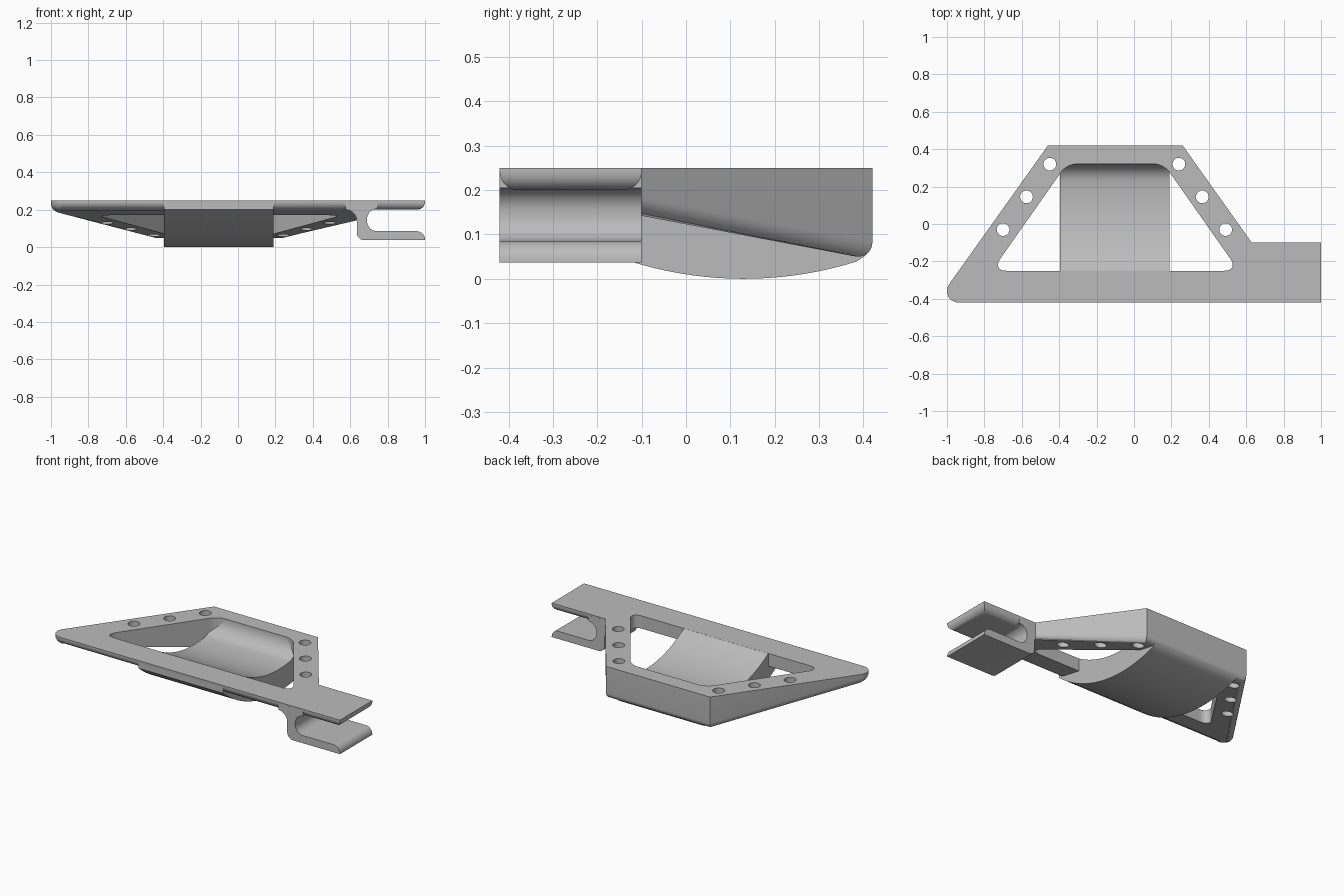
import bpy, bmesh, math
from mathutils import Vector

cube = bpy.data.objects.get("Cube")
if cube:
    bpy.data.objects.remove(cube, do_unlink=True)

TOP = 0.25
grey = bpy.data.materials.new("plain_grey")
grey.use_nodes = True
grey.diffuse_color = (0.5, 0.5, 0.5, 1)
grey.node_tree.nodes["Principled BSDF"].inputs["Base Color"].default_value = (0.5, 0.5, 0.5, 1)


def arc(cx, cy, r, a0, a1, n=10):
    """Points along a circular arc, angles in degrees."""
    return [(cx + r * math.cos(math.radians(a0 + (a1 - a0) * i / n)),
             cy + r * math.sin(math.radians(a0 + (a1 - a0) * i / n))) for i in range(n + 1)]


def prism(points, place, depth):
    """Extrude a 2D outline, mapped into 3D by place, along the depth vector."""
    bm = bmesh.new()
    face = bm.faces.new([bm.verts.new(place(a, b)) for a, b in points])
    new = bmesh.ops.extrude_face_region(bm, geom=[face])["geom"]
    bmesh.ops.translate(bm, vec=Vector(depth), verts=[v for v in new if isinstance(v, bmesh.types.BMVert)])
    bmesh.ops.recalc_face_normals(bm, faces=bm.faces)
    return bm


def finish(bm, name):
    mesh = bpy.data.meshes.new(name)
    bm.to_mesh(mesh)
    bm.free()
    mesh.materials.append(grey)
    obj = bpy.data.objects.new(name, mesh)
    bpy.context.collection.objects.link(obj)
    return obj


def round_edges(bm, edges, width, segments=8):
    bmesh.ops.bevel(bm, geom=edges, offset=width, segments=segments, profile=0.5,
                    affect='EDGES', clamp_overlap=False)


def cut(obj, cutter):
    mod = obj.modifiers.new(cutter.name, 'BOOLEAN')
    mod.operation, mod.solver, mod.object = 'DIFFERENCE', 'EXACT', cutter
    cutter.hide_render = True
    cutter.hide_set(True)


def slope(y):
    """Height of the sloping underside of the frame."""
    return 0.045 + 0.19 * (0.41 - y)


# Frame: flat top, underside sloping down to the back, rounded lower rim
outline = arc(-0.938, -0.358, 0.062, 144.5, 270) + [
    (0.65, -0.42), (0.65, -0.1), (0.63, -0.1), (0.26, 0.42), (-0.46, 0.42)]
bm = prism(outline, lambda x, y: (x, y, TOP), (0, 0, -0.1))
for v in bm.verts:
    if v.co.z < 0.2:
        v.co.z = slope(v.co.y)
rim = [e for e in bm.edges if all(v.co.z < TOP - 0.01 for v in e.verts)
       and not all(v.co.x > 0.62 for v in e.verts)]
round_edges(bm, rim, 0.04)
frame = finish(bm, "frame")

# Opening through the frame with rounded corners
bm = prism([(-0.76, -0.25), (0.56, -0.25), (0.16, 0.32), (-0.36, 0.32)],
           lambda x, y: (x, y, -0.1), (0, 0, 0.5))
upright = [e for e in bm.edges if abs(e.verts[0].co.z - e.verts[1].co.z) > 0.1]
round_edges(bm, [e for e in upright if e.verts[0].co.y < 0], 0.077)
upright = [e for e in bm.edges if abs(e.verts[0].co.z - e.verts[1].co.z) > 0.1
           and e.verts[0].co.y > 0.3]
round_edges(bm, upright, 0.05)
cut(frame, finish(bm, "opening_cutter"))

# Three round holes along each side rail
bm = bmesh.new()
for side in (-1, 1):
    for i in range(3):
        x, y = -0.105 + side * (0.345 + 0.125 * i), 0.32 - 0.175 * i
        ring = bmesh.ops.create_cone(bm, cap_ends=True, segments=32, radius1=0.034,
                                     radius2=0.034, depth=0.8)["verts"]
        bmesh.ops.translate(bm, vec=(x, y, 0.1), verts=ring)
cut(frame, finish(bm, "hole_cutter"))

# Curved saddle across the opening
def curve(radius, y0, y1, n=28):
    steps = [y0 + (y1 - y0) * i / n for i in range(n + 1)]
    return [(y, 0.85 - math.sqrt(radius ** 2 - (y - 0.13) ** 2)) for y in steps]

lid = TOP - 0.0005
under = curve(0.85, -0.4195, 0.385)
back = [(0.405, 0.053), (0.416, 0.067), (0.4195, 0.085), (0.4195, lid), (0.32, lid)]
scoop = arc(0.22, 0.246, 0.1, 0, -82, 8) + curve(0.71, 0.215, -0.25)[1:-1]
profile = under + back + scoop + [(-0.25, lid), (-0.4195, lid)]
finish(prism(profile, lambda y, z: (-0.395, y, z), (0.585, 0, 0)), "saddle")

# Hook: wall and lower arm of the open clip
hook = ([(0.575, 0.24), (0.575, 0.2)] + arc(0.575, 0.14, 0.06, 90, 0)
        + arc(0.675, 0.077, 0.04, 180, 270) + [(1, 0.037)]
        + arc(0.955, 0.04, 0.045, 0, 90) + arc(0.745, 0.14, 0.055, 270, 180)
        + arc(0.745, 0.15, 0.055, 180, 90) + [(0.745, 0.24)])
finish(prism(hook, lambda x, z: (x, -0.42, z), (0, 0.32, 0)), "clip_hook")

# Upper arm of the clip, rounded along its lower edges
bm = prism([(0.645, -0.42), (1, -0.42), (1, -0.1), (0.645, -0.1)],
           lambda x, y: (x, y, TOP), (0, 0, -0.05))
low = [e for e in bm.edges if all(v.co.z < 0.22 for v in e.verts)
       and any(v.co.x > 0.9 for v in e.verts)]
round_edges(bm, low, 0.042)
finish(bm, "clip_upper_arm")

# Smooth shading with sharp edges kept
bpy.ops.object.select_all(action='DESELECT')
for obj in bpy.context.scene.objects:
    if obj.type == 'MESH' and not obj.hide_render:
        obj.select_set(True)
        bpy.context.view_layer.objects.active = obj
bpy.ops.object.shade_smooth_by_angle(angle=math.radians(30))
